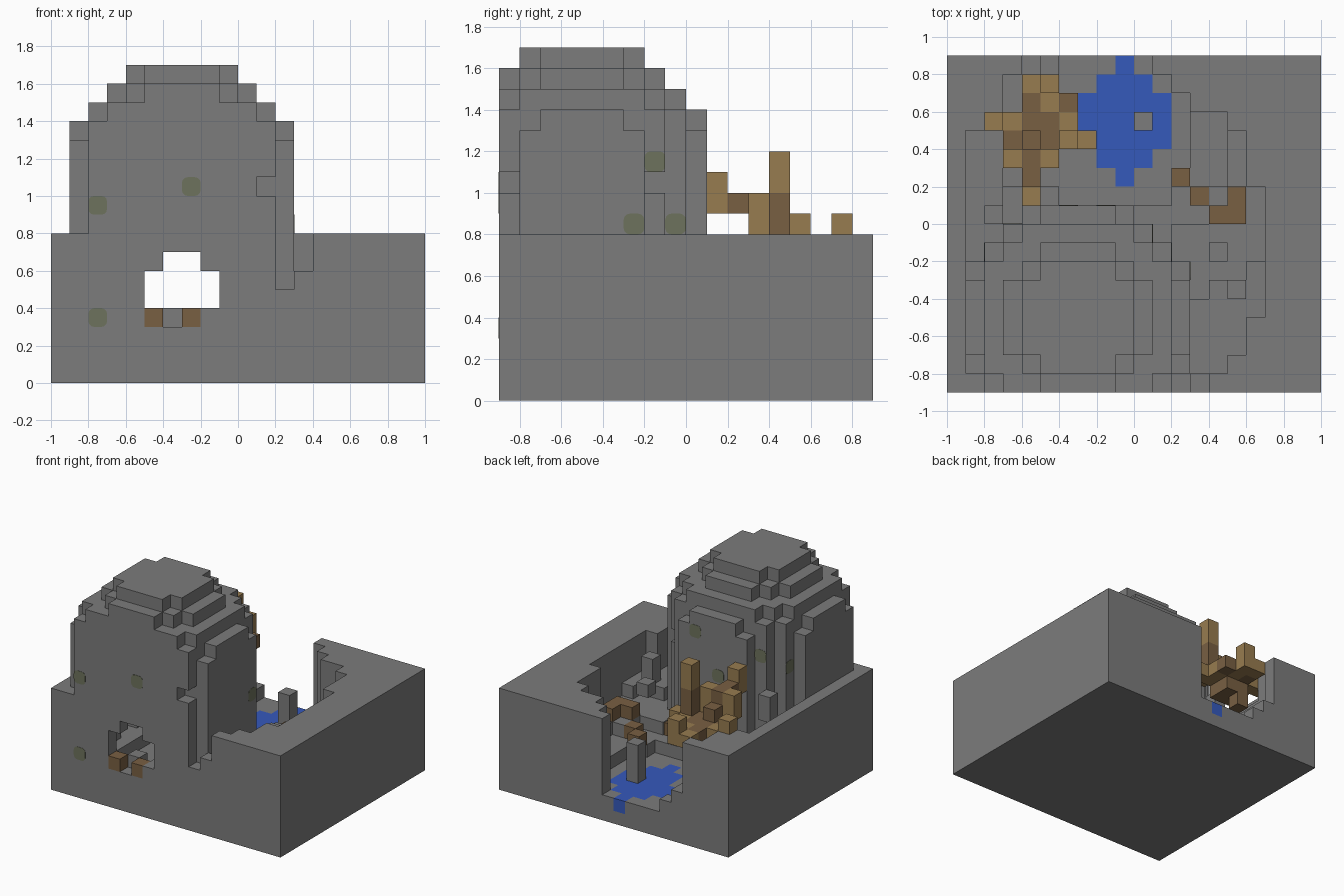
import bpy
import bmesh
from math import hypot
from mathutils import Vector

cube = bpy.data.objects.get("Cube")
if cube:
    bpy.data.objects.remove(cube, do_unlink=True)

STEP = 0.1
ORIGIN = Vector((-1.0, -0.9, 0.0))


def make_material(name, colour):
    material = bpy.data.materials.new(name)
    material.use_nodes = True
    material.diffuse_color = (*colour, 1)
    shader = material.node_tree.nodes["Principled BSDF"]
    shader.inputs["Base Color"].default_value = (*colour, 1)
    shader.inputs["Roughness"].default_value = 0.9
    return material


stone = make_material("stone grey", (0.2, 0.2, 0.2))
water_blue = make_material("water blue", (0.036, 0.1, 0.5))
bark = make_material("bark brown", (0.19, 0.115, 0.055))
pale_wood = make_material("pale wood", (0.31, 0.2, 0.08))
moss_green = make_material("moss green", (0.155, 0.17, 0.11))


def block(i, j, k, width=1, depth=1, height=1):
    """Set of grid cells filling a box."""
    return {(a, b, c) for a in range(i, i + width)
            for b in range(j, j + depth) for c in range(k, k + height)}


def add_mesh(name, bm, material):
    mesh = bpy.data.meshes.new(name)
    bm.to_mesh(mesh)
    bm.free()
    mesh.materials.append(material)
    obj = bpy.data.objects.new(name, mesh)
    bpy.context.collection.objects.link(obj)
    return obj


def build_cells(name, cells, solid, material):
    """Mesh the exposed faces of a set of cells."""
    bm = bmesh.new()
    for cell in sorted(cells):
        for axis in range(3):
            for side in (0, 1):
                neighbour = list(cell)
                neighbour[axis] += 2 * side - 1
                if tuple(neighbour) in solid:
                    continue
                u, v = (axis + 1) % 3, (axis + 2) % 3
                corners = []
                for du, dv in ((0, 0), (1, 0), (1, 1), (0, 1)):
                    point = list(cell)
                    point[axis] += side
                    point[u] += du
                    point[v] += dv
                    corners.append(bm.verts.new(ORIGIN + Vector(point) * STEP))
                bm.faces.new(corners if side else corners[::-1])
    bmesh.ops.remove_doubles(bm, verts=bm.verts, dist=0.001)
    return add_mesh(name, bm, material)


# Outline of the sunken basin, given as left and right limits per row
def basin_limits(j):
    right = 17
    for first, limit in ((11, 16), (14, 15), (15, 13), (16, 12), (17, 11)):
        if j >= first:
            right = limit
    if j < 4:
        right = (14, 15, 16, 16)[j]
    left = 12 if j < 7 else 1 if j < 14 else (2, 3, 3, 4)[j - 14]
    return left, right


def floor_height(i, j):
    x, y = (i + 0.5) * STEP - 1, (j + 0.5) * STEP - 0.9
    reach = hypot(x + 0.1, y - 0.5)
    height = 2 + sum(reach > r for r in (0.45, 0.65, 1.0, 1.4))
    return height + (i < 5) + (i < 3)


def in_disc(i, j, radius):
    return hypot((i + 0.5) * STEP - 0.7, (j + 0.5) * STEP - 0.4) < radius


# Base block with the bowl shaped basin
ground = set()
for i in range(20):
    for j in range(18):
        left, right = basin_limits(j)
        top = floor_height(i, j) if left <= i < right else 8
        ground |= block(i, j, 0, height=top)

# Standing stone and small boulders
ground |= block(10, 14, 2, height=3)
ground |= block(14, 7, 5) | block(15, 5, 5, height=2) | block(2, 9, 7, height=2)

# Domed rock, stepping in towards the top
dome = set()
for k in range(17):
    radius = (0.6, 0.52, 0.42, 0.32)[k - 13] if k >= 13 else 0.62
    dome |= {(i, j, k) for i in range(20) for j in range(18)
             if in_disc(i, j, radius)}
dome -= block(11, 0, 10) | block(11, 7, 10)

# Cave and the passage running through the dome
cave = block(5, 0, 4, 4, 10, 2) | block(6, 0, 6, 2, 10) | block(5, 0, 3, 3, 10)
cave |= {(i, j, k) for i in range(20) for j in range(1, 18)
         for k in range(4, 11) if in_disc(i, j, 0.38)}
dome -= cave
ground = (ground - cave - dome) | block(6, 1, 3)

# Pool
water = set()
for j, first, last in ((11, 9, 10), (12, 8, 11), (13, 8, 12), (14, 7, 12),
                       (15, 7, 12), (16, 8, 11), (17, 9, 10)):
    water |= block(first, j, 1, last - first)
water -= block(10, 14, 1)
ground -= water

# Tree: dark trunk and limbs
trunk = block(4, 14, 5, height=3) | block(4, 13, 6, 2, 2, 2)
trunk |= block(4, 15, 7) | block(6, 15, 7) | block(3, 13, 7)
trunk |= block(4, 12, 8) | block(4, 11, 9) | block(4, 12, 9)
trunk |= block(6, 13, 8, height=2) | block(4, 13, 8)

# Tree: pale branch ends
branches = block(6, 13, 10, height=2) | block(7, 13, 7) | block(6, 13, 7)
branches |= block(5, 12, 8, height=2) | block(3, 12, 8, height=2)
branches |= block(4, 10, 9, height=2) | block(4, 16, 7) | block(5, 16, 7, height=2)
branches |= block(2, 14, 8) | block(2, 14, 7, 2) | block(5, 15, 7) | block(6, 14, 7)

# Fallen log leading down to the pool, and the cave doorstep
log = block(12, 11, 3) | block(13, 10, 3) | block(14, 9, 4, 2) | block(15, 10, 4)
doorstep = block(5, 0, 3) | block(7, 0, 3)

ground -= trunk | branches | log | doorstep
parts = (("base_rock", ground, stone), ("dome_rock", dome, stone),
         ("pool", water, water_blue), ("tree_trunk", trunk, bark),
         ("tree_branches", branches, pale_wood), ("fallen_log", log, bark),
         ("cave_doorstep", doorstep, bark))
solid = set().union(*(cells for _, cells, _ in parts))
for name, cells, material in parts:
    build_cells(name, cells, solid, material)


# Moss patches: thin round-cornered plates on the rock faces
def add_moss(name, centre, axis):
    bm = bmesh.new()
    bmesh.ops.create_cube(bm, size=STEP)
    edges = [e for e in bm.edges
             if abs((e.verts[0].co - e.verts[1].co)[axis]) > STEP / 2]
    bmesh.ops.bevel(bm, geom=edges, offset=0.03, segments=3, profile=0.5,
                    affect='EDGES')
    scale = Vector((1, 1, 1))
    scale[axis] = 0.04
    bmesh.ops.scale(bm, vec=scale, verts=bm.verts)
    bmesh.ops.translate(bm, vec=centre, verts=bm.verts)
    add_mesh(name, bm, moss_green)


moss_spots = [
    ((-0.75, -0.9, 0.95), 1), ((-0.25, -0.9, 1.05), 1), ((-0.75, -0.9, 0.35), 1),
    ((0.2, -0.15, 1.15), 0), ((0.3, -0.25, 0.85), 0), ((0.1, -0.05, 0.85), 0),
    ((-0.15, 0.1, 1.25), 1), ((-0.35, 0.1, 0.95), 1), ((-0.65, 0, 1.15), 1),
    ((-0.8, -0.15, 1.05), 0),
]
for number, (centre, axis) in enumerate(moss_spots, 1):
    add_moss(f"moss_patch_{number}", centre, axis)
